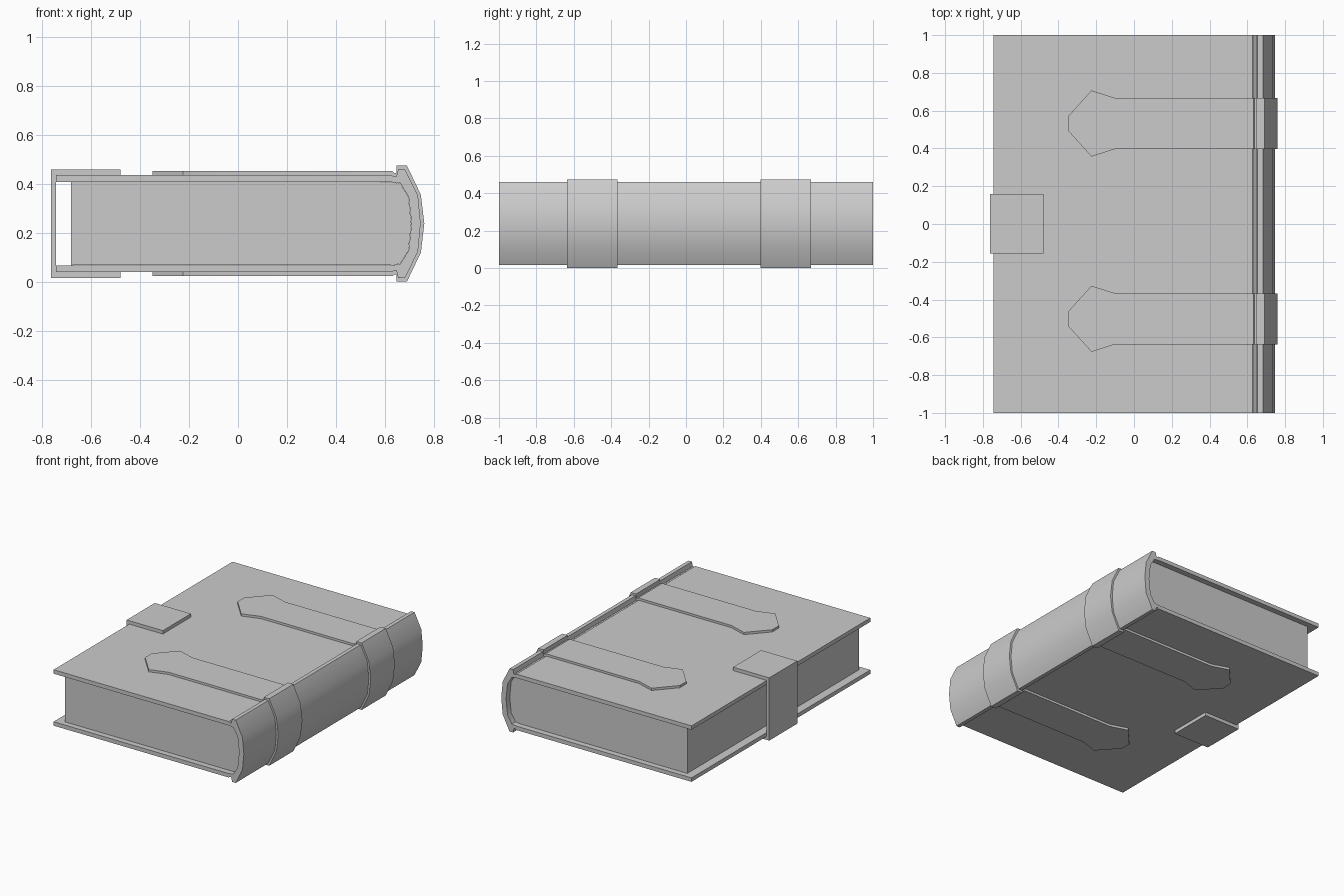
import bpy, bmesh
from math import radians

if "Cube" in bpy.data.objects:
    bpy.data.objects.remove(bpy.data.objects["Cube"])

ZC = 0.237  # mid height of the book; profiles are mirrored about it


def mirrored(pts):
    """Complete an upper half profile (x, z) with its lower half."""
    low = [(x, -z) for x, z in reversed(pts) if z > 0]
    return pts + low


def finish(name, bm):
    bmesh.ops.recalc_face_normals(bm, faces=bm.faces)
    mesh = bpy.data.meshes.new(name)
    bm.to_mesh(mesh)
    bm.free()
    obj = bpy.data.objects.new(name, mesh)
    bpy.context.collection.objects.link(obj)
    bpy.ops.object.select_all(action='DESELECT')
    obj.select_set(True)
    bpy.context.view_layer.objects.active = obj
    bpy.ops.object.shade_smooth_by_angle(angle=radians(30))
    return obj


def band(name, outer, inner, widths, yc=0.0):
    """Wrap a strip of given half widths around the book, between two profiles."""
    outer, inner = mirrored(outer), mirrored(inner)
    n = len(outer)
    widths = widths + widths[::-1][n % 2:]
    bm = bmesh.new()
    rings = []
    for (xo, zo), (xi, zi), w in zip(outer, inner, widths):
        corners = [(xo, yc - w, zo), (xo, yc + w, zo), (xi, yc + w, zi), (xi, yc - w, zi)]
        rings.append([bm.verts.new((x, y, z + ZC)) for x, y, z in corners])
    for a, b in zip(rings, rings[1:]):
        for i in range(4):
            j = (i + 1) % 4
            bm.faces.new((a[i], a[j], b[j], b[i]))
    bm.faces.new(rings[0])
    bm.faces.new(rings[-1])
    return finish(name, bm)


# Covers and rounded spine in one wrap, with a hinge groove
cover_out = [(-.743, .198), (.628, .198), (.636, .192), (.647, .192), (.654, .222),
             (.682, .222), (.735, .115), (.746, 0)]
cover_in = [(-.743, .170), (.625, .170), (.632, .169), (.640, .168), (.650, .167),
            (.663, .165), (.697, .110), (.709, 0)]
band("cover", cover_out, cover_in, [1.0] * 8)

# Page block, rounded towards the spine
page_profile = mirrored([(-.682, .170), (.632, .169), (.663, .164), (.696, .110), (.708, 0)])
bm = bmesh.new()
face = bm.faces.new([bm.verts.new((x, -.96, z + ZC)) for x, z in page_profile])
ext = bmesh.ops.extrude_face_region(bm, geom=[face], use_keep_orig=True)
bmesh.ops.translate(bm, vec=(0, 1.92, 0),
                    verts=[v for v in ext["geom"] if isinstance(v, bmesh.types.BMVert)])
finish("pages", bm)

# Two straps with arrow-shaped ends, wrapping over the spine
strap_out = [(-.350, .214), (-.225, .214), (-.100, .214), (.632, .214), (.638, .207),
             (.648, .207), (.648, .237), (.690, .237), (.747, .118), (.761, 0)]
strap_in = [(-.350, .197), (-.225, .197), (-.100, .197), (.628, .197), (.636, .191),
            (.648, .191), (.655, .221), (.681, .221), (.734, .115), (.745, 0)]
strap_w = [.037, .175] + [.135] * 8
for i, y in enumerate((-.502, .532)):
    band(f"strap_{i + 1}", strap_out, strap_in, strap_w, y)

# Clasp closing the fore edge
band("clasp", [(-.48, .222), (-.763, .222)], [(-.48, .197), (-.743, .197)], [.157] * 2, .002)
